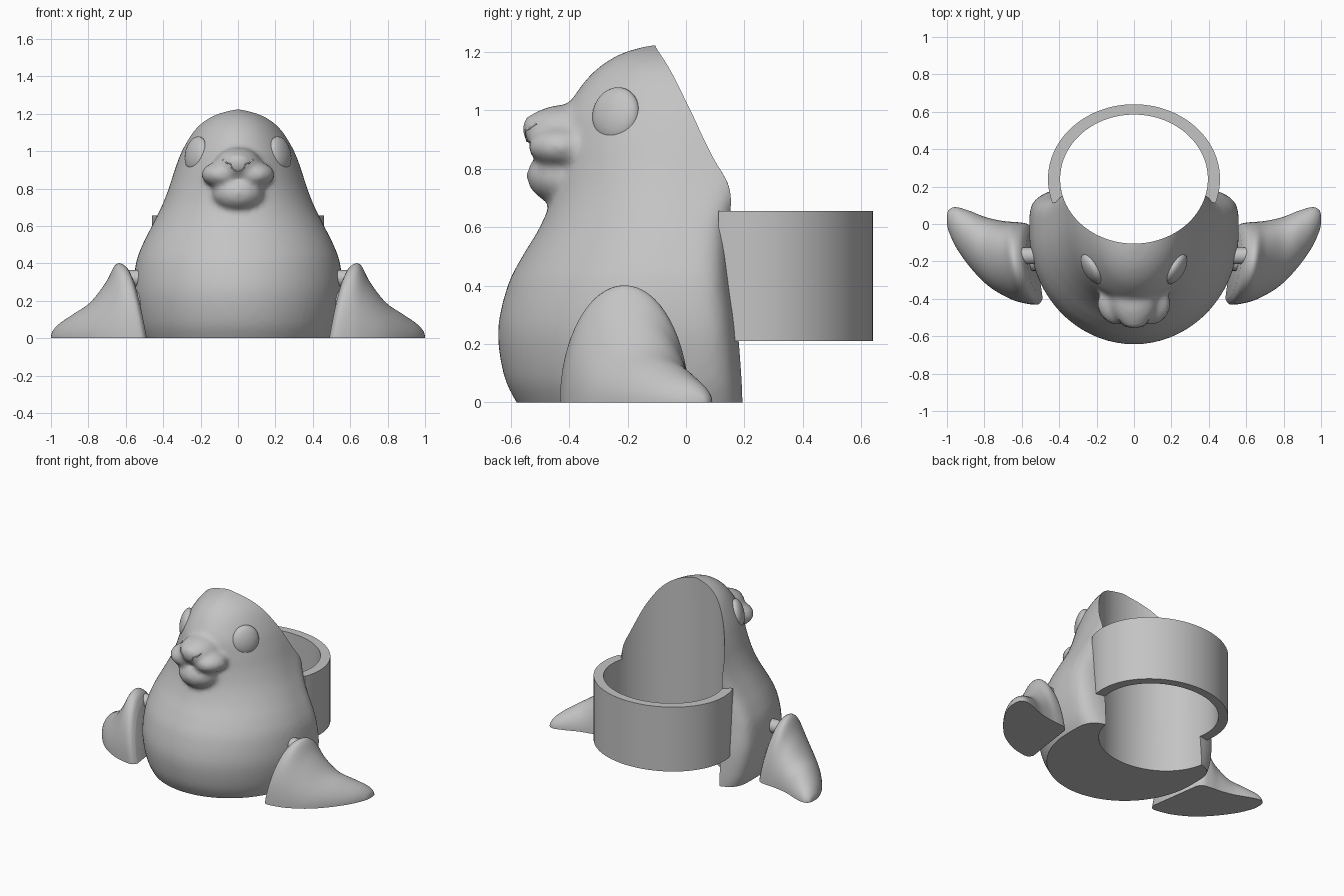
import bpy, bmesh
from math import sin, cos, pi
from mathutils import Vector, Matrix

if "Cube" in bpy.data.objects:
    bpy.data.objects.remove(bpy.data.objects["Cube"])

grey = bpy.data.materials.new("plain grey")
grey.use_nodes = True
grey.diffuse_color = (0.55, 0.55, 0.55, 1)
grey.node_tree.nodes["Principled BSDF"].inputs["Base Color"].default_value = (0.55, 0.55, 0.55, 1)


def add_object(name, bm):
    bmesh.ops.recalc_face_normals(bm, faces=bm.faces[:])
    mesh = bpy.data.meshes.new(name)
    bm.to_mesh(mesh)
    bm.free()
    obj = bpy.data.objects.new(name, mesh)
    bpy.context.collection.objects.link(obj)
    return obj


def finish(obj, angle=0.7):
    obj.data.materials.clear()
    obj.data.materials.append(grey)
    bpy.ops.object.select_all(action='DESELECT')
    obj.select_set(True)
    bpy.context.view_layer.objects.active = obj
    bpy.ops.object.shade_smooth_by_angle(angle=angle)


def loft(bm, sections):
    """Skin a list of closed cross-sections and cap both ends."""
    rings = [[bm.verts.new(p) for p in s] for s in sections]
    n = len(rings[0])
    for a, b in zip(rings, rings[1:]):
        for i in range(n):
            j = (i + 1) % n
            bm.faces.new((a[i], a[j], b[j], b[i]))
    bm.faces.new(rings[0])
    bm.faces.new(rings[-1])


def smooth_rows(rows, steps):
    """Catmull-Rom interpolation between rows of numbers."""
    out = []
    for k in range(len(rows) - 1):
        p = [rows[max(0, min(len(rows) - 1, k + d))] for d in (-1, 0, 1, 2)]
        for s in range(steps):
            t = s / steps
            out.append([0.5 * (2 * b + (c - a) * t + (2 * a - 5 * b + 4 * c - d) * t * t
                               + (3 * b - a - 3 * c + d) * t ** 3) for a, b, c, d in zip(*p)])
    return out + [list(rows[-1])]


def ellipsoid(bm, centre, radii, turn=Matrix()):
    m = Matrix.Translation(centre) @ turn @ Matrix.Diagonal((*radii, 1))
    bmesh.ops.create_uvsphere(bm, u_segments=32, v_segments=20, radius=1, matrix=m)


# Opening and ring share one oval centre
OVAL_Y = 0.24


def oval(rx, ry, t, z):
    return (rx * cos(t), OVAL_Y + ry * sin(t), z)


# Body: height, half width, front, middle, back
body_rows = [
    (-0.12, 0.44, -0.50, -0.05, 0.22),
    (0.0, 0.505, -0.58, -0.05, 0.21),
    (0.1, 0.54, -0.625, -0.05, 0.20),
    (0.25, 0.56, -0.643, -0.05, 0.185),
    (0.4, 0.545, -0.61, -0.05, 0.165),
    (0.5, 0.51, -0.56, -0.05, 0.16),
    (0.6, 0.46, -0.50, -0.04, 0.165),
    (0.7, 0.41, -0.46, -0.02, 0.205),
    (0.8, 0.37, -0.44, 0, 0.25),
    (0.9, 0.338, -0.43, 0.02, 0.25),
    (1.0, 0.30, -0.41, 0.03, 0.25),
    (1.1, 0.243, -0.345, 0.02, 0.2),
    (1.16, 0.185, -0.28, 0, 0.15),
    (1.2, 0.115, -0.205, 0, 0.1),
    (1.225, 0.02, -0.11, 0, 0.05),
]


def body_section(row):
    z, half, front, mid, back = row
    pts = []
    for i in range(72):
        t = 2 * pi * i / 72
        c, s = cos(t), sin(t)
        if s < 0:
            pts.append((half * c, mid + (mid - front) * s, z))
        else:  # squared-off back
            r = (abs(c) ** 5 + s ** 5) ** -0.2
            pts.append((half * c * r, mid + (back - mid) * s * r, z))
    return pts


bm = bmesh.new()
loft(bm, [body_section(r) for r in smooth_rows(body_rows, 6)])
ellipsoid(bm, (0, -0.40, 0.93), (0.125, 0.16, 0.09))       # snout
ellipsoid(bm, (0, -0.505, 0.945), (0.075, 0.055, 0.045))   # nose
ellipsoid(bm, (0, -0.41, 0.775), (0.14, 0.135, 0.10))      # chin
for side in (-1, 1):
    ellipsoid(bm, (side * 0.085, -0.425, 0.875), (0.11, 0.115, 0.07))  # muzzle pads
body = add_object("body", bm)

# Cutters: oval opening through the back, and the ground
bm = bmesh.new()
loft(bm, [[oval(0.395, 0.345, 2 * pi * i / 96, z) for i in range(96)] for z in (-1, 2)])
opening = add_object("opening_cutter", bm)
bm = bmesh.new()
bmesh.ops.create_cube(bm, size=2, matrix=Matrix.Translation((0, 0, -1)))
ground = add_object("ground_cutter", bm)

remesh = body.modifiers.new("blend", 'REMESH')
remesh.mode = 'VOXEL'
remesh.voxel_size = 0.016
soften = body.modifiers.new("soften", 'SMOOTH')
soften.factor = 0.5
soften.iterations = 5
for cutter in (opening, ground):
    cutter.hide_render = True
    cut = body.modifiers.new("cut", 'BOOLEAN')
    cut.operation = 'DIFFERENCE'
    cut.solver = 'EXACT'
    cut.object = cutter
deps = bpy.context.evaluated_depsgraph_get()
carved = bpy.data.meshes.new_from_object(body.evaluated_get(deps))
body.modifiers.clear()
body.data = carved
for cutter in (opening, ground):
    bpy.data.objects.remove(cutter)
finish(body)

# Holder ring, open where it meets the body
bm = bmesh.new()
arc = [-0.33 + (pi + 0.66) * i / 80 for i in range(81)]
loft(bm, [[oval(0.395, 0.345, t, 0.21), oval(0.46, 0.40, t, 0.21),
           oval(0.46, 0.40, t, 0.655), oval(0.395, 0.345, t, 0.655)] for t in arc])
finish(add_object("holder_ring", bm))

# Flippers: distance out, front, back, height
flipper_rows = [
    (0.485, -0.40, -0.03, 0.33),
    (0.515, -0.43, 0.0, 0.385),
    (0.58, -0.425, 0.01, 0.395),
    (0.66, -0.40, 0.015, 0.30),
    (0.77, -0.335, 0.035, 0.19),
    (0.87, -0.235, 0.07, 0.13),
    (0.95, -0.125, 0.09, 0.08),
    (0.99, -0.04, 0.075, 0.04),
    (1.0, 0.0, 0.045, 0.008),
]


def flipper_section(row, side):
    x, front, back, height = row
    mid, half = (front + back) / 2, (back - front) / 2
    lean = max(0, (1 - x) / 0.51) ** 1.5
    pts = []
    for i in range(33):
        t = pi * i / 32
        y, z = mid + half * cos(t), height * sin(t)
        pts.append((side * (x + lean * (0.17 * z + 0.14 * (y + 0.42))), y, z))
    return pts


for side, label in ((1, "left"), (-1, "right")):
    bm = bmesh.new()
    loft(bm, [flipper_section(r, side) for r in smooth_rows(flipper_rows, 5)])
    finish(add_object(label + "_flipper", bm))

    # Joint pegs between body and flipper
    bm = bmesh.new()
    for y, z, r in ((-0.17, 0.32, 0.045), (-0.2, 0.2, 0.05)):
        m = Matrix.Translation((side * 0.55, y, z)) @ Matrix.Rotation(pi / 2, 4, 'Y')
        bmesh.ops.create_cone(bm, cap_ends=True, segments=24, radius1=r, radius2=r,
                              depth=0.11, matrix=m)
    finish(add_object(label + "_joint", bm))

    # Eyes: flattened domes facing outward and forward
    bm = bmesh.new()
    facing = Vector((side * 0.84, -0.5, 0.2)).to_track_quat('Z', 'Y').to_matrix().to_4x4()
    ellipsoid(bm, (side * 0.225, -0.24, 0.985), (0.09, 0.095, 0.042), facing)
    finish(add_object(label + "_eye", bm))

# Nose line laid on the surface of the muzzle
half_line = [(0.08, 0.955), (0.06, 0.937), (0.04, 0.932), (0.03, 0.905), (0.015, 0.895)]
line = half_line + [(-x, z) for x, z in reversed(half_line)]
curve = bpy.data.curves.new("nose_line", 'CURVE')
curve.dimensions = '3D'
curve.bevel_depth = 0.004
spline = curve.splines.new('POLY')
spline.points.add(len(line) - 1)
bpy.context.view_layer.update()
for point, (x, z) in zip(spline.points, line):
    hit, spot, _, _ = body.ray_cast(Vector((x, -2, z)), Vector((0, 1, 0)))
    point.co = (x, spot.y if hit else -0.5, z, 1)
curve.materials.append(grey)
bpy.context.collection.objects.link(bpy.data.objects.new("nose_line", curve))
